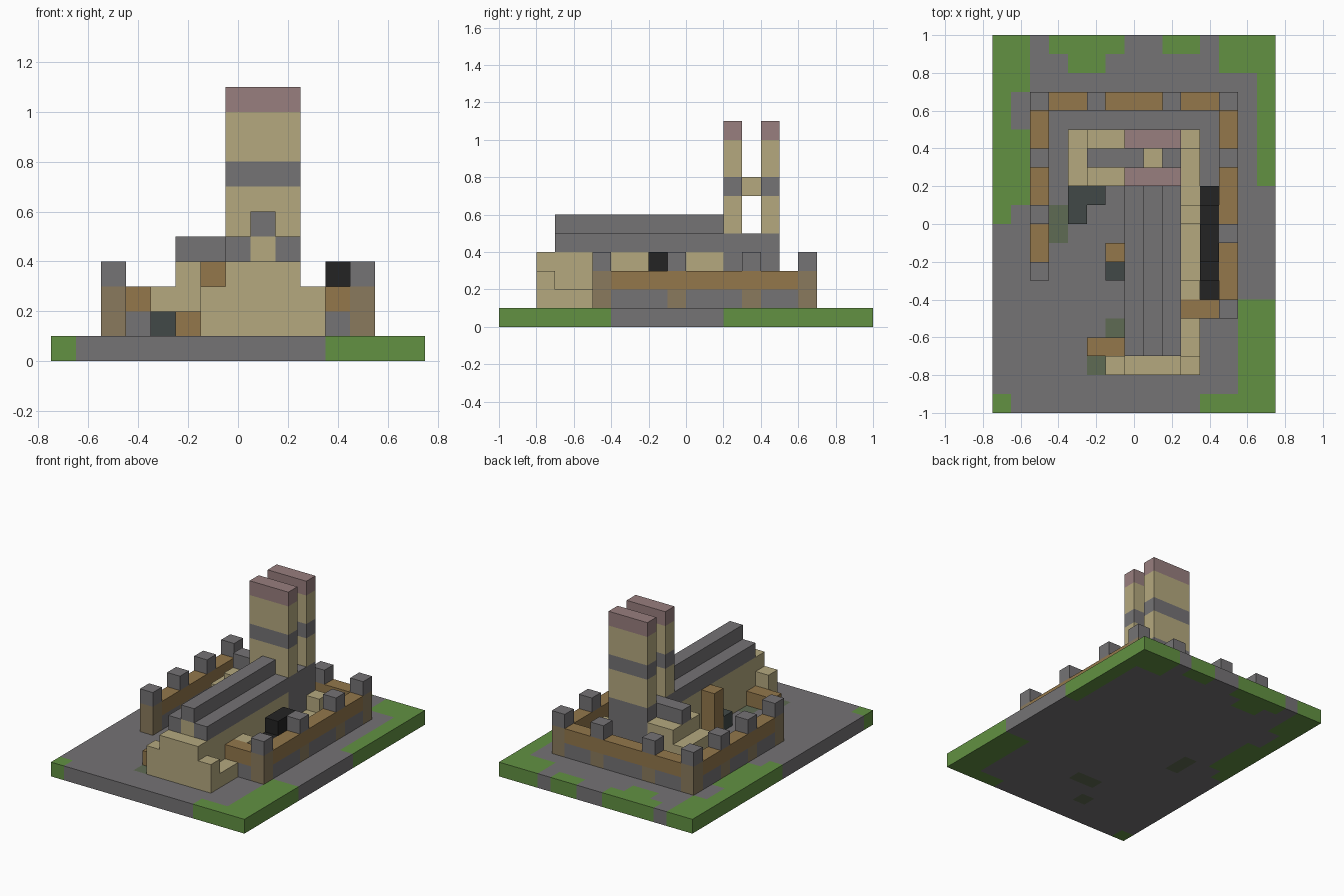
import bpy
import bmesh
from mathutils import Matrix, Vector

CELL = 0.1
cube = bpy.data.objects.get("Cube")
if cube:
    bpy.data.objects.remove(cube, do_unlink=True)


def material(name, r, g, b):
    linear = [((c / 255 + 0.055) / 1.055) ** 2.4 for c in (r, g, b)] + [1]
    mat = bpy.data.materials.new(name)
    mat.use_nodes = True
    mat.diffuse_color = linear
    mat.node_tree.nodes["Principled BSDF"].inputs["Base Color"].default_value = linear
    return mat


stone = material("grey stone", 117, 115, 117)
grass = material("grass green", 98, 145, 66)
moss = material("dull moss", 95, 107, 83)
wood = material("brown wood", 147, 119, 75)
post = material("weathered post brown", 138, 122, 93)
sand = material("pale sandstone", 181, 169, 127)
pink = material("dusty pink", 152, 126, 126)
black = material("soot black", 35, 35, 35)
slate = material("dark slate", 65, 73, 71)


def finish(name, bm, mats):
    mesh = bpy.data.meshes.new(name)
    bm.to_mesh(mesh)
    bm.free()
    for mat in mats:
        mesh.materials.append(mat)
    obj = bpy.data.objects.new(name, mesh)
    bpy.context.collection.objects.link(obj)
    return obj


def blocks(name, mat, *spans):
    """Boxes given as whole cells: x0, x1, y0, y1, z0, z1."""
    bm = bmesh.new()
    for x0, x1, y0, y1, z0, z1 in spans:
        size = Vector((x1 - x0, y1 - y0, z1 - z0)) * CELL
        mid = Vector((x0 + x1 - 15, y0 + y1 - 20, z0 + z1)) * CELL / 2
        bmesh.ops.create_cube(bm, size=1, matrix=Matrix.Translation(mid) @ Matrix.Diagonal(size.to_4d()))
    return finish(name, bm, [mat])


# Ground slab, its cells coloured by rectangles of grass and moss
GRASS = [(0, 2, 17, 20), (0, 1, 10, 17), (1, 2, 11, 15), (0, 1, 0, 1),
         (11, 15, 0, 1), (13, 15, 1, 6), (14, 15, 12, 18), (12, 15, 18, 20),
         (3, 7, 19, 20), (4, 6, 18, 19), (9, 11, 19, 20)]
MOSS = [(3, 4, 9, 11), (6, 8, 4, 5), (5, 6, 2, 3)]


def inside(x, y, rects):
    return any(a < x < b and c < y < d for a, b, c, d in rects)


bm = bmesh.new()
bmesh.ops.create_grid(bm, x_segments=15, y_segments=20, size=1,
                      matrix=Matrix.Translation((0, 0, CELL)) @ Matrix.Diagonal((0.75, 1, 1, 1)))
for face in bm.faces:
    c = face.calc_center_median()
    x, y = c.x / CELL + 7.5, c.y / CELL + 10
    face.material_index = 1 if inside(x, y, GRASS) else 2 if inside(x, y, MOSS) else 0
ground = finish("ground_slab", bm, [stone, grass, moss])
solid = ground.modifiers.new("thickness", "SOLIDIFY")
solid.thickness = CELL
solid.offset = -1


# Perimeter walls: posts with merlons, stone infill and a timber top course
def wall(name, stops, along_y, at):
    def span(a, b, z0, z1):
        return (at, at + 1, a, b, z0, z1) if along_y else (a, b, at, at + 1, z0, z1)
    inner = stops[1:-1]
    ends = stops[::len(stops) - 1]
    skip = [] if along_y else list(ends)
    gaps = [(a + 1, b) for a, b in zip(stops, stops[1:])]
    blocks(name + "_infill", stone, *[span(a, b, 1, 2) for a, b in gaps])
    blocks(name + "_top_course", wood, span(stops[0] + 1, stops[-1], 2, 3))
    blocks(name + "_posts", post, *[span(s, s + 1, 1, 2) for s in inner],
           *[span(s, s + 1, 1, 3) for s in ends if s not in skip])
    blocks(name + "_merlons", stone, *[span(s, s + 1, 3, 4) for s in stops if s not in skip])


wall("right_wall", (7, 10, 13, 16), True, 2)
wall("left_wall", (5, 9, 13, 16), True, 12)
wall("back_wall", (2, 5, 9, 12), False, 16)
blocks("front_wall_infill", stone, (10, 12, 5, 6, 1, 2))
blocks("front_wall_top_course", wood, (10, 12, 5, 6, 2, 3))

# Nave with its stepped front and side aisle
blocks("nave_walls", sand, (7, 10, 2, 12, 1, 4))
blocks("nave_gable", sand, (8, 9, 3, 12, 4, 5))
blocks("front_shoulders", sand, (6, 7, 2, 3, 1, 3), (10, 11, 2, 3, 1, 3))
blocks("side_aisle", sand, (10, 11, 3, 5, 1, 2), (10, 11, 6, 15, 1, 2))
blocks("aisle_buttresses", sand, *[(10, 11, y, y + 1, 2, 3) for y in (6, 10, 14)])
blocks("nave_roof", stone, (7, 8, 3, 12, 4, 5), (9, 10, 3, 12, 4, 5), (8, 9, 3, 12, 5, 6))

# Transept and apse
blocks("transept_walls", sand, (5, 7, 12, 15, 1, 4))
blocks("apse", sand, (4, 5, 12, 15, 1, 3))
blocks("transept_ridge", stone, (5, 7, 13, 14, 4, 5))

# Twin towers on a shared base, joined by a bridge
blocks("tower_base", stone, (7, 10, 12, 15, 1, 5))
for side, y in (("front", 12), ("back", 14)):
    blocks(side + "_tower_shaft", sand, (7, 10, y, y + 1, 5, 7), (7, 10, y, y + 1, 8, 10))
    blocks(side + "_tower_band", stone, (7, 10, y, y + 1, 7, 8))
    blocks(side + "_tower_cap", pink, (7, 10, y, y + 1, 10, 11))
blocks("tower_bridge", sand, (8, 9, 13, 14, 7, 8))

# Yard: stepped black mound, slate rubble and timber
blocks("black_mound", black, *[(11, 12, 5 + k, 13 - k, k, k + 1) for k in (1, 2, 3)])
blocks("slate_rubble", slate, (4, 6, 11, 12, 1, 2), (4, 5, 10, 11, 1, 2), (6, 7, 7, 8, 1, 2))
blocks("timber_post", wood, (6, 7, 8, 9, 1, 4))
blocks("timber_beam", wood, (5, 7, 3, 4, 1, 2))
